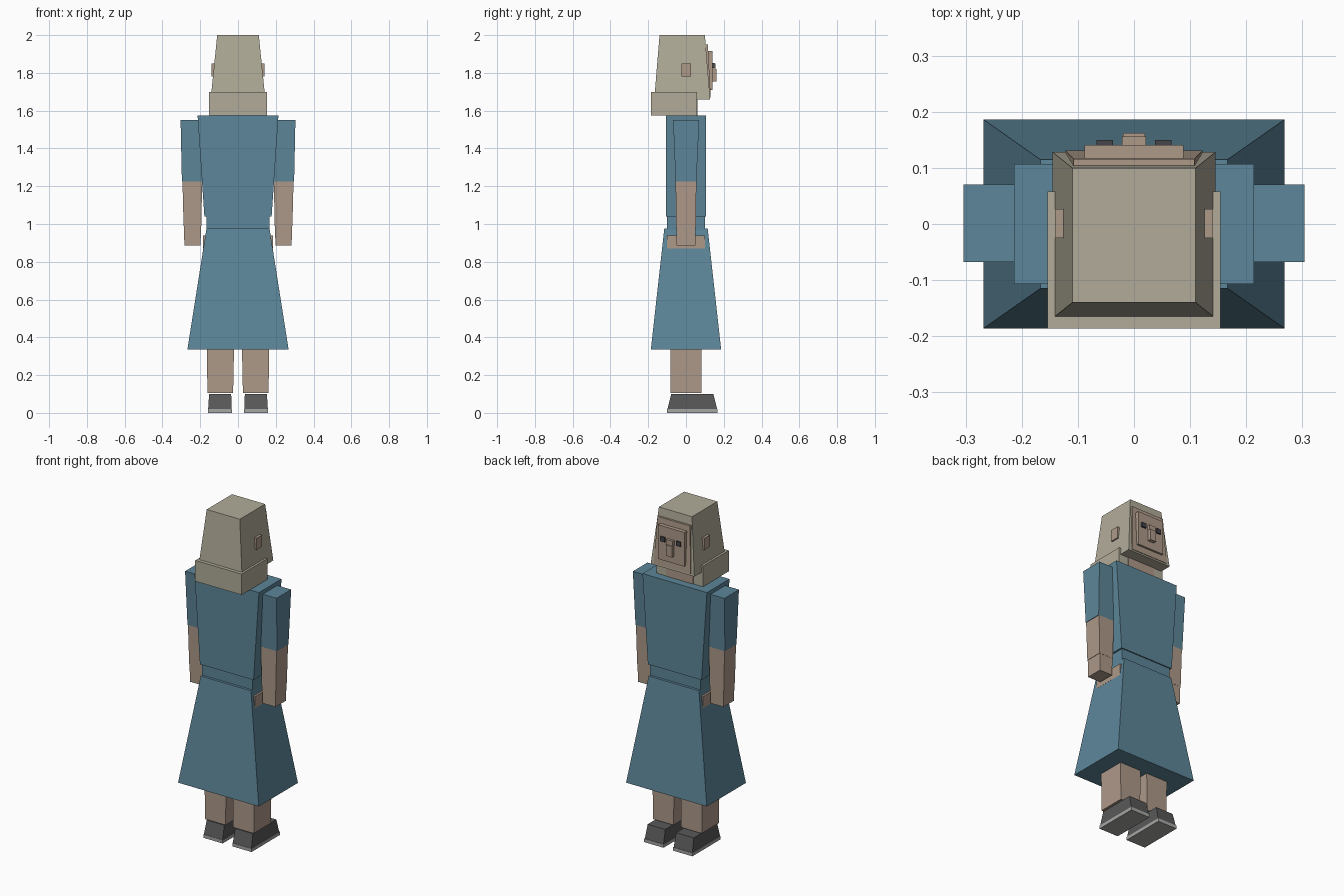
import bpy, bmesh

if "Cube" in bpy.data.objects:
    bpy.data.objects.remove(bpy.data.objects["Cube"])


def material(name, r, g, b):
    m = bpy.data.materials.new(name)
    m.diffuse_color = (r, g, b, 1)
    m.use_nodes = True
    m.node_tree.nodes["Principled BSDF"].inputs["Base Color"].default_value = m.diffuse_color
    return m


HAIR = material("hair", .44, .41, .32)
BLUE = material("blue_cloth", .11, .24, .32)
SKIN = material("skin", .42, .32, .25)
SHOE = material("dark_leather", .10, .10, .10)
SOLE = material("sole_grey", .38, .38, .37)
EYE = material("eye_dark", .06, .06, .07)


def block(name, mat, z0, z1, low, high=None):
    """Tapered box: low/high are (x0, x1, y0, y1) at z0/z1."""
    high = high or low
    bm = bmesh.new()
    rings = []
    for z, (x0, x1, y0, y1) in ((z0, low), (z1, high)):
        rings.append([bm.verts.new(p) for p in
                      ((x0, y0, z), (x1, y0, z), (x1, y1, z), (x0, y1, z))])
    a, b = rings
    bm.faces.new(a[::-1])
    bm.faces.new(b)
    for i in range(4):
        j = (i + 1) % 4
        bm.faces.new((a[i], a[j], b[j], b[i]))
    bmesh.ops.recalc_face_normals(bm, faces=bm.faces)
    mesh = bpy.data.meshes.new(name)
    bm.to_mesh(mesh)
    bm.free()
    mesh.materials.append(mat)
    ob = bpy.data.objects.new(name, mesh)
    bpy.context.collection.objects.link(ob)
    return ob


def centred(name, mat, z0, z1, low, high=None):
    """Block centred on x: low/high are (half width, y0, y1)."""
    full = lambda r: (-r[0], r[0], r[1], r[2])
    return block(name, mat, z0, z1, full(low), full(high or low))


def pair(name, mat, z0, z1, low, high=None):
    """A block on the +x side with its mirror image on -x."""
    flip = lambda r: (-r[1], -r[0], r[2], r[3])
    high = high or low
    block(name + "_right", mat, z0, z1, low, high)
    block(name + "_left", mat, z0, z1, flip(low), flip(high))


# Head and hair
centred("hair_cap", HAIR, 1.66, 2.0, (.145, -.168, .128), (.11, -.14, .10))
centred("hair_back_roll", HAIR, 1.575, 1.70, (.154, -.186, .058))
centred("neck", SKIN, 1.56, 1.68, (.09, -.05, .061))
pair("ear", SKIN, 1.78, 1.85, (.12, .141, -.025, .027))

# Face, on the +y side
centred("face", SKIN, 1.67, 1.95, (.122, .05, .131), (.108, .05, .116))
centred("face_panel", SKIN, 1.71, 1.915, (.088, .11, .141))
pair("eye", EYE, 1.825, 1.853, (.037, .067, .13, .15))
centred("nose_bridge", SKIN, 1.82, 1.85, (.021, .13, .156))
centred("nose", SKIN, 1.755, 1.82, (.02, .13, .162))

# Dress
centred("bodice", BLUE, 1.04, 1.575, (.178, -.107, .107), (.214, -.107, .107))
centred("waist", BLUE, .96, 1.05, (.168, -.10, .10))
centred("skirt", BLUE, .335, .975, (.268, -.186, .186), (.167, -.115, .115))
centred("hips", SKIN, .87, .94, (.184, -.10, .10))

# Arms
pair("sleeve", BLUE, 1.225, 1.55, (.19, .297, -.055, .055), (.205, .304, -.068, .07))
pair("forearm", SKIN, .99, 1.225, (.194, .288, -.052, .052), (.19, .294, -.055, .055))
pair("hand", SKIN, .885, .99, (.198, .284, -.05, .05), (.196, .286, -.051, .051))

# Legs and shoes
pair("leg", SKIN, .105, .87, (.026, .162, -.082, .082), (.01, .17, -.082, .082))
pair("shoe", SHOE, .02, .10, (.034, .158, -.098, .165), (.036, .153, -.078, .145))
pair("sole", SOLE, 0, .02, (.032, .16, -.10, .168))
